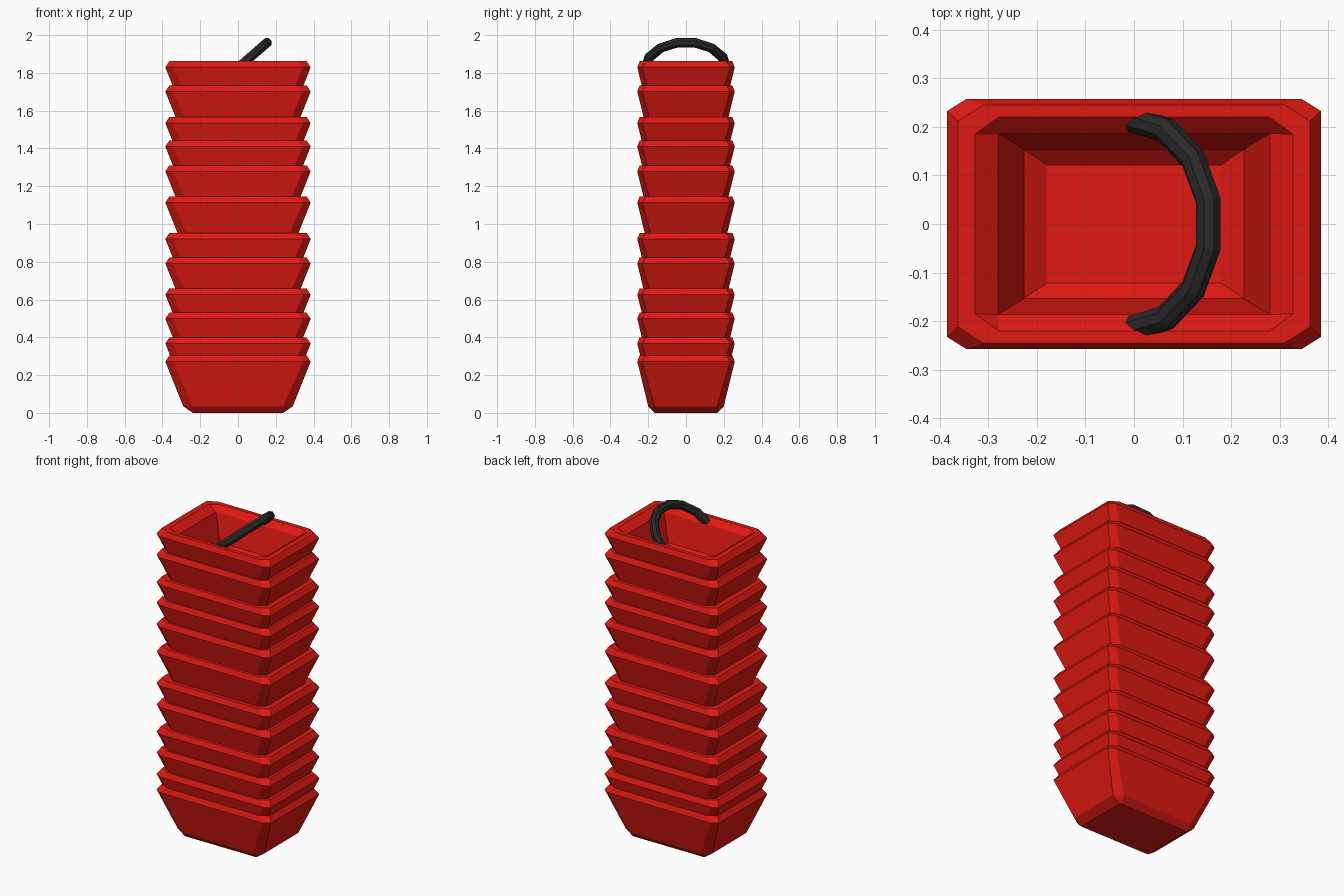
import bpy, bmesh, math

if "Cube" in bpy.data.objects:
    bpy.data.objects.remove(bpy.data.objects["Cube"])


def material(name, rgb):
    m = bpy.data.materials.new(name)
    m.diffuse_color = (*rgb, 1)
    m.use_nodes = True
    m.node_tree.nodes["Principled BSDF"].inputs["Base Color"].default_value = m.diffuse_color
    return m


red = material("red_plastic", (0.75, 0.01, 0.006))
black = material("black_plastic", (0.022, 0.022, 0.022))

# Basket profile: half width, half depth, corner cut in x and y, height
RINGS = [
    (0.240, 0.166, 0.000, 0.000, 0.000),   # underside
    (0.290, 0.200, 0.050, 0.034, 0.035),   # bottom bevel
    (0.385, 0.258, 0.040, 0.025, 0.272),   # rim edge
    (0.363, 0.245, 0.052, 0.033, 0.304),   # rim top, outer
    (0.328, 0.221, 0.050, 0.036, 0.304),   # rim top, inner
    (0.280, 0.187, 0.000, 0.000, 0.270),   # inner lip
    (0.227, 0.154, 0.000, 0.000, 0.110),   # inner wall
    (0.180, 0.122, 0.000, 0.000, 0.080),   # floor
]


def octagon(hx, hy, cx, cy, z):
    pts = [(hx, hy - cy), (hx - cx, hy)]
    pts += [(-x, y) for x, y in reversed(pts)]
    pts += [(-x, -y) for x, y in pts]
    return [(x, y, z) for x, y in pts]


def basket_mesh():
    bm = bmesh.new()
    rings = [[bm.verts.new(p) for p in octagon(*r)] for r in RINGS]
    for a, b in zip(rings, rings[1:]):
        for i in range(8):
            j = (i + 1) % 8
            bm.faces.new((a[i], a[j], b[j], b[i]))
    bm.faces.new(rings[0][::-1])
    bm.faces.new(rings[-1])
    # square corners come from merging the uncut points
    bmesh.ops.remove_doubles(bm, verts=bm.verts, dist=0.0005)
    bmesh.ops.recalc_face_normals(bm, faces=bm.faces)
    me = bpy.data.meshes.new("basket")
    bm.to_mesh(me)
    bm.free()
    me.materials.append(red)
    return me


# Stack of nested baskets, unevenly spaced
mesh = basket_mesh()
RIM_TOPS = [0.304, 0.399, 0.531, 0.659, 0.823, 0.953,
            1.146, 1.311, 1.443, 1.567, 1.734, 1.862]
for n, top in enumerate(RIM_TOPS):
    ob = bpy.data.objects.new(f"basket_{n + 1:02d}", mesh)
    ob.location.z = top - 0.304
    bpy.context.collection.objects.link(ob)

# Tilted carrying handle: faceted half hoop with eight-sided section
SEGS, R, TUBE, TILT = 7, 0.215, 0.027, math.radians(41)
bm = bmesh.new()
loops = []
for k in range(SEGS + 1):
    a = math.pi * k / SEGS
    loop = []
    for s in range(8):
        t = math.tau * (s + 0.5) / 8
        rad = R + TUBE * math.cos(t)
        along, side, off = rad * math.sin(a), rad * math.cos(a), TUBE * math.sin(t)
        loop.append(bm.verts.new((
            -0.005 + along * math.cos(TILT) - off * math.sin(TILT),
            side,
            1.822 + along * math.sin(TILT) + off * math.cos(TILT))))
    loops.append(loop)
for a, b in zip(loops, loops[1:]):
    for i in range(8):
        j = (i + 1) % 8
        bm.faces.new((a[i], a[j], b[j], b[i]))
bm.faces.new(loops[0])
bm.faces.new(loops[-1])
bmesh.ops.recalc_face_normals(bm, faces=bm.faces)
me = bpy.data.meshes.new("handle")
bm.to_mesh(me)
bm.free()
me.materials.append(black)
bpy.context.collection.objects.link(bpy.data.objects.new("handle", me))
